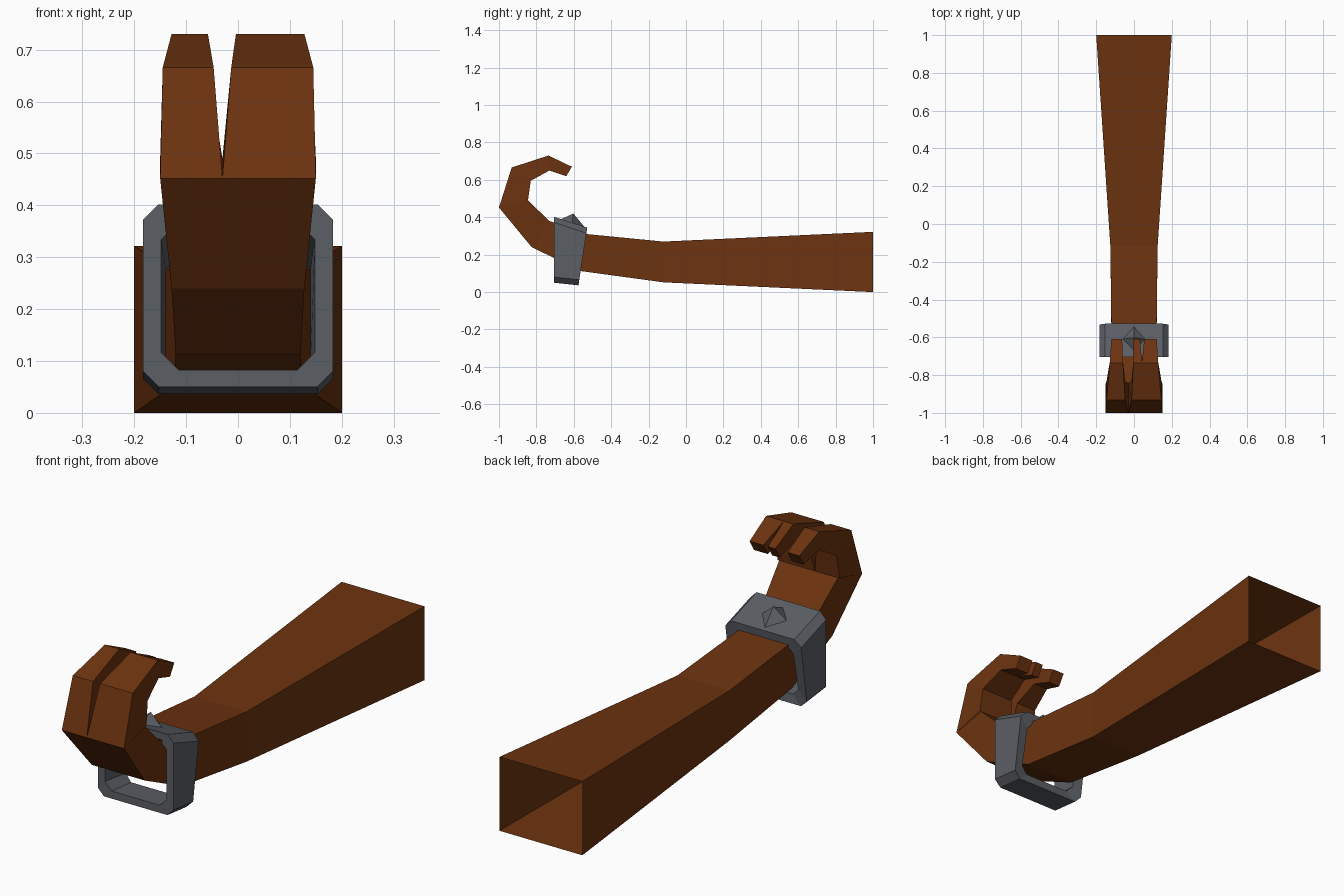
import bpy, bmesh
from mathutils import Vector

if "Cube" in bpy.data.objects:
    bpy.data.objects.remove(bpy.data.objects["Cube"])


def material(name, rgb):
    m = bpy.data.materials.new(name)
    m.diffuse_color = (*rgb, 1)
    m.use_nodes = True
    m.node_tree.nodes["Principled BSDF"].inputs["Base Color"].default_value = m.diffuse_color
    return m


BROWN = material("brown hide", (0.150, 0.033, 0.005))
GREY = material("grey metal", (0.105, 0.113, 0.130))


def make_object(name, bm, mat):
    bmesh.ops.remove_doubles(bm, verts=bm.verts, dist=0.0005)
    bmesh.ops.recalc_face_normals(bm, faces=bm.faces)
    me = bpy.data.meshes.new(name)
    bm.to_mesh(me)
    bm.free()
    me.materials.append(mat)
    ob = bpy.data.objects.new(name, me)
    bpy.context.collection.objects.link(ob)
    return ob


def loft(bm, rings, cap_end=False):
    """Bridge successive vertex rings with quads."""
    loops = [[bm.verts.new(p) for p in r] for r in rings]
    n = len(loops[0])
    for a, b in zip(loops, loops[1:]):
        for i in range(n):
            j = (i + 1) % n
            bm.faces.new((a[i], a[j], b[j], b[i]))
    if cap_end:
        bm.faces.new(loops[-1])


def ring(x0, x1, outer, inner, taper=0.0):
    """Rectangle between an outer and an inner (y, z) point."""
    return [(x0, *outer), (x1, *outer), (x1 - taper, *inner), (x0 + taper, *inner)]


# Side profile stations as (outer / lower point, inner / upper point)
PALM = ((-1.0, 0.452), (-0.845, 0.49))
KNUCKLE = ((-0.932, 0.666), (-0.83, 0.595))
BEND = ((-0.735, 0.73), (-0.73, 0.65))
TIP = ((-0.61, 0.67), (-0.64, 0.62))

bm = bmesh.new()
# Forearm: open at the elbow, running to the palm
loft(bm, [
    ring(-0.20, 0.20, (1.0, 0.0), (1.0, 0.322)),
    ring(-0.125, 0.125, (-0.12, 0.052), (-0.12, 0.27)),
    ring(-0.12, 0.12, (-0.56, 0.112), (-0.53, 0.31)),
    ring(-0.128, 0.128, (-0.825, 0.24), (-0.73, 0.38)),
    ring(-0.15, 0.15, *PALM, 0.008),
])
# Single curled finger
loft(bm, [
    ring(-0.15, -0.03, *PALM),
    ring(-0.145, -0.047, *KNUCKLE),
    ring(-0.128, -0.058, *BEND),
    ring(-0.12, -0.063, *TIP),
], True)
# Broad finger pair, divided only at the tips
loft(bm, [
    ring(-0.03, 0.15, *PALM),
    ring(-0.013, 0.145, *KNUCKLE),
    ring(-0.004, 0.128, *BEND),
])
for x0, x1, t0, t1 in ((-0.004, 0.042, -0.004, 0.032), (0.042, 0.128, 0.054, 0.12)):
    loft(bm, [ring(x0, x1, *BEND), ring(t0, t1, *TIP)], True)
make_object("arm_and_hand", bm, BROWN)


def octagon(hx, z0, z1, c, y0, y1):
    """Chamfered rectangle whose y slides from y0 (bottom) to y1 (top)."""
    pts = [(-hx + c, z0), (hx - c, z0), (hx, z0 + c), (hx, z1 - c),
           (hx - c, z1), (-hx + c, z1), (-hx, z1 - c), (-hx, z0 + c)]
    return [(x, y0 + (y1 - y0) * (z - z0) / (z1 - z0), z) for x, z in pts]


# Loose wrist band: a slanted chamfered frame
bm = bmesh.new()
front_out = octagon(0.183, 0.05, 0.402, 0.03, -0.705, -0.705)
back_out = octagon(0.183, 0.036, 0.345, 0.03, -0.575, -0.528)
back_in = octagon(0.140, 0.075, 0.305, 0.03, -0.58, -0.534)
front_in = octagon(0.148, 0.083, 0.367, 0.033, -0.705, -0.705)
loft(bm, [front_out, back_out, back_in, front_in, front_out])
make_object("wrist_band", bm, GREY)

# Diamond stud on top of the band
bm = bmesh.new()
apex = bm.verts.new((0, -0.602, 0.42))
base = [bm.verts.new(p) for p in ((0, -0.54, 0.345), (0.065, -0.61, 0.366),
                                  (0, -0.672, 0.388), (-0.065, -0.61, 0.366))]
for i in range(4):
    bm.faces.new((base[i], base[(i + 1) % 4], apex))
bm.faces.new(base)
make_object("band_stud", bm, GREY)
